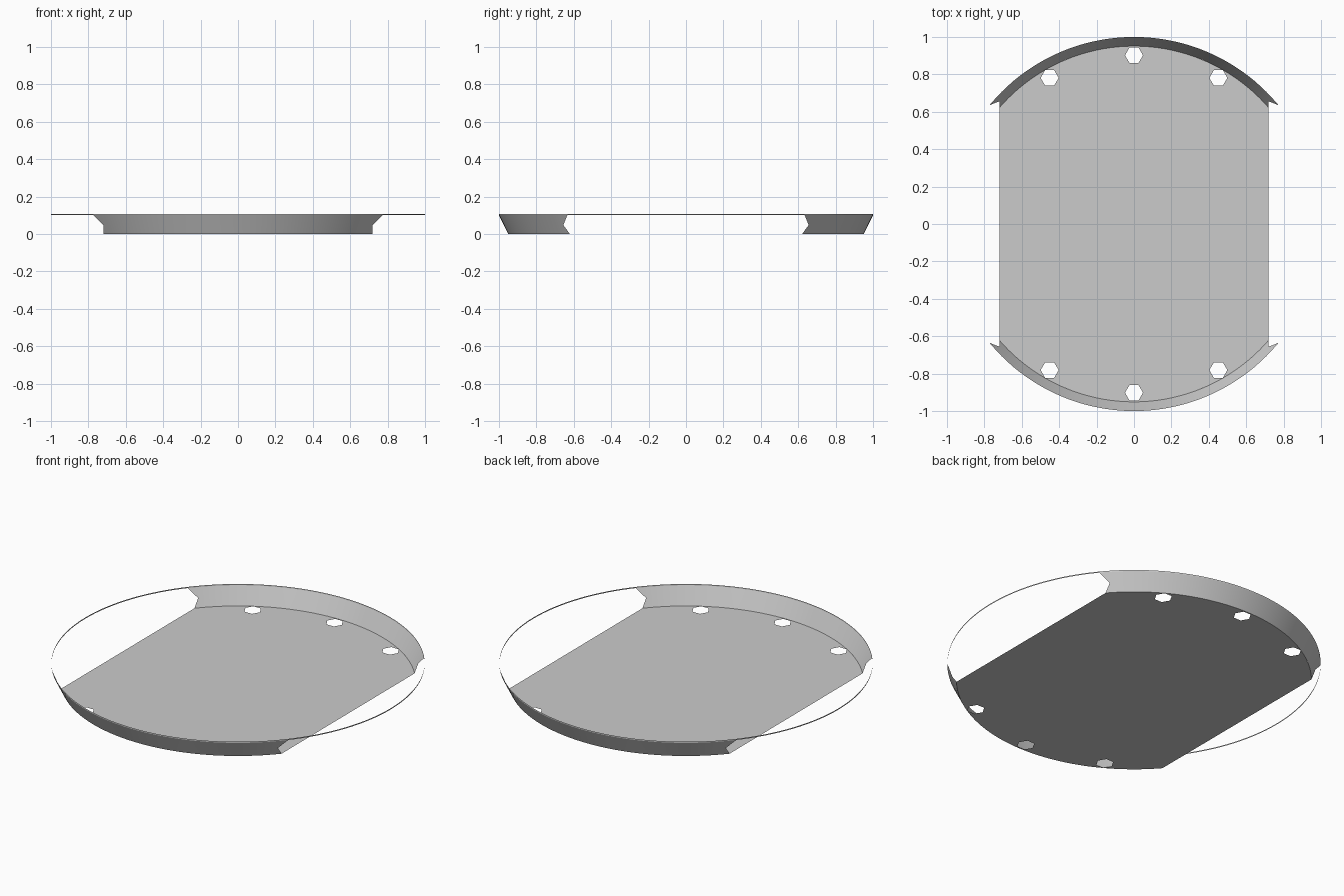
import bpy, bmesh, math
from mathutils import Vector

SEGMENTS = 144
FLOOR_R, RIM_R = 0.951, 1.0
NOTCH_R, NOTCH_Z = 0.974, 0.047
LIP_Z, TOP_Z = 0.1, 0.107
HALF_WIDTH = 0.72

cube = bpy.data.objects.get("Cube")
if cube:
    bpy.data.objects.remove(cube, do_unlink=True)

# Single grey finish
grey = bpy.data.materials.new("plain_grey")
grey.use_nodes = True
colour = (0.6, 0.6, 0.6, 1)
grey.diffuse_color = colour
grey.node_tree.nodes["Principled BSDF"].inputs["Base Color"].default_value = colour


def finish(bm, name, smooth):
    mesh = bpy.data.meshes.new(name)
    bm.to_mesh(mesh)
    bm.free()
    mesh.materials.append(grey)
    for poly in mesh.polygons:
        poly.use_smooth = smooth
    obj = bpy.data.objects.new(name, mesh)
    bpy.context.collection.objects.link(obj)
    return obj


def loop(bm, radius, z, count=SEGMENTS, centre=(0, 0)):
    return [bm.verts.new((centre[0] + radius * math.cos(math.tau * i / count),
                          centre[1] + radius * math.sin(math.tau * i / count), z))
            for i in range(count)]


def band(bm, r0, z0, r1, z1):
    low, high = loop(bm, r0, z0), loop(bm, r1, z1)
    faces = [bm.faces.new((low[i - 1], low[i], high[i], high[i - 1]))
             for i in range(SEGMENTS)]
    edges = {e for f in faces for e in f.edges}
    return low + high + list(edges) + faces


def trim_sides(bm, geom, z, slope):
    # Remove everything beyond a plane on each side
    for side in (-1, 1):
        result = bmesh.ops.bisect_plane(
            bm, geom=geom, dist=1e-6, plane_co=Vector((side * HALF_WIDTH, 0, z)),
            plane_no=Vector((side, 0, -slope)).normalized(), clear_outer=True)
        geom = [g for g in result["geom"] if g.is_valid]


# Floor: disc with straight sides and hexagonal drain holes
bm = bmesh.new()
corner = math.acos(HALF_WIDTH / FLOOR_R)
outline = []
for start in (corner, corner + math.pi):
    sweep = math.pi - 2 * corner
    steps = 72
    for i in range(steps + 1):
        a = start + sweep * i / steps
        outline.append(bm.verts.new((FLOOR_R * math.cos(a), FLOOR_R * math.sin(a), 0)))
loops = [outline]
for angle in (60, 90, 120, 240, 270, 300):
    a = math.radians(angle)
    loops.append(loop(bm, 0.048, 0, 6, (0.902 * math.cos(a), 0.902 * math.sin(a))))
edges = [bm.edges.new((ring[i - 1], ring[i])) for ring in loops for i in range(len(ring))]
bmesh.ops.triangle_fill(bm, use_beauty=True, edges=edges, normal=(0, 0, 1))
bmesh.ops.dissolve_limit(bm, angle_limit=0.01, verts=bm.verts, edges=bm.edges)
finish(bm, "floor", False)

# Sloping walls at front and back, with notched ends
bm = bmesh.new()
trim_sides(bm, band(bm, FLOOR_R, 0, NOTCH_R, NOTCH_Z), 0, 0)
trim_sides(bm, band(bm, NOTCH_R, NOTCH_Z, RIM_R, LIP_Z), NOTCH_Z, 1.0)
bmesh.ops.remove_doubles(bm, verts=bm.verts, dist=1e-5)
finish(bm, "end_walls", True)

# Thin upright rim all the way round
bm = bmesh.new()
band(bm, RIM_R, LIP_Z, RIM_R, TOP_Z)
finish(bm, "top_rim", True)
